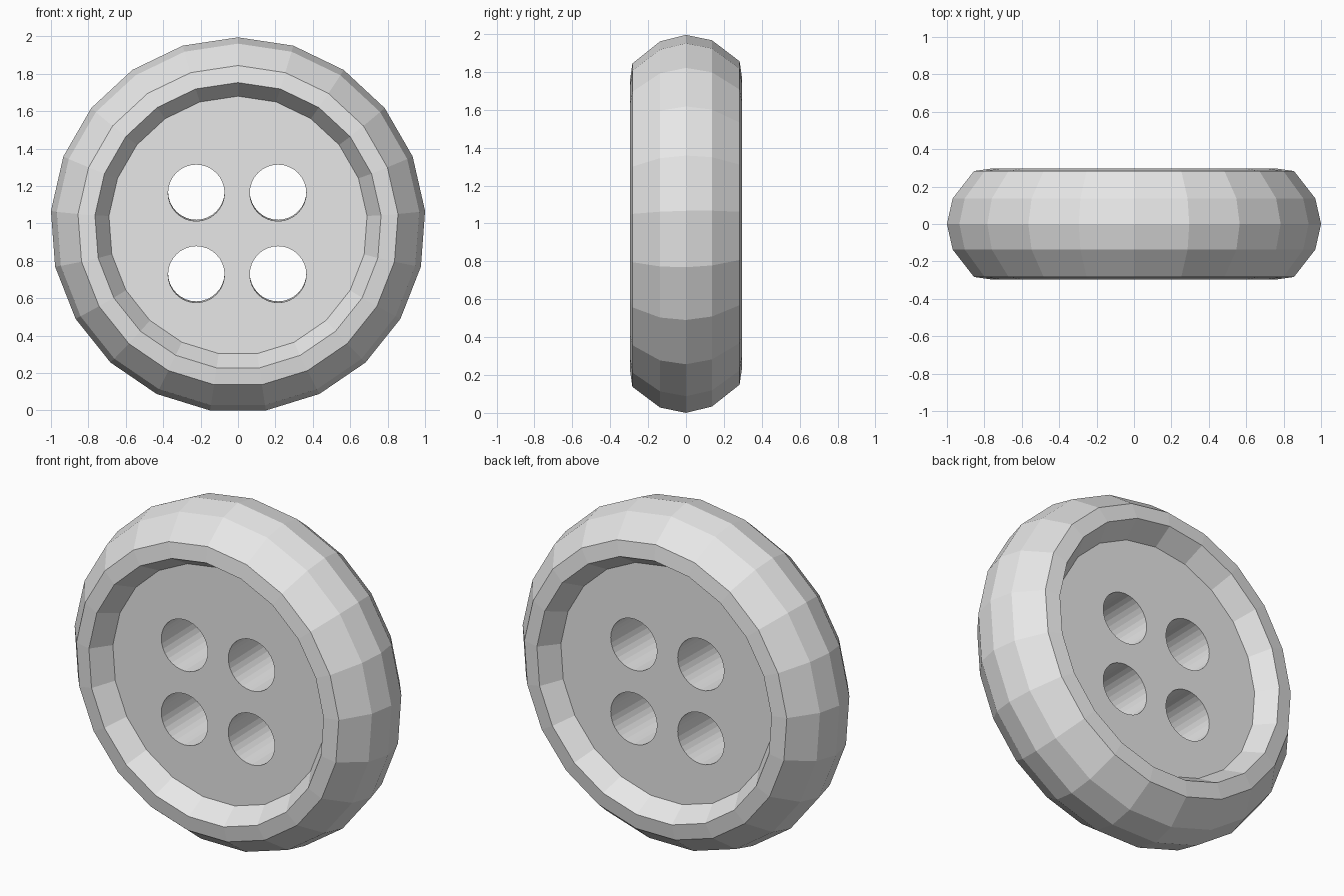
import bpy, bmesh, math
from mathutils import Matrix

if "Cube" in bpy.data.objects:
    bpy.data.objects.remove(bpy.data.objects["Cube"], do_unlink=True)

SIDES = 21
CENTRE = 0.992
SLANT = 0.02      # the back sits very slightly higher than the front

grey = bpy.data.materials.new("light grey")
grey.use_nodes = True
colour = (0.8, 0.8, 0.8, 1)
grey.diffuse_color = colour
grey.node_tree.nodes["Principled BSDF"].inputs["Base Color"].default_value = colour


def make_object(name, bm):
    bmesh.ops.recalc_face_normals(bm, faces=bm.faces)
    mesh = bpy.data.meshes.new(name)
    bm.to_mesh(mesh)
    bm.free()
    mesh.materials.append(grey)
    obj = bpy.data.objects.new(name, mesh)
    bpy.context.collection.objects.link(obj)
    return obj


def slant(bm):
    for v in bm.verts:
        v.co.z += SLANT * v.co.y


def cylinder(bm, x, z, radius, depth, sides):
    # cylinder running front to back, with one corner at the top
    place = Matrix.Translation((x, 0, z)) @ Matrix.Rotation(math.pi / 2, 4, "X")
    bmesh.ops.create_cone(bm, cap_ends=True, segments=sides, radius1=radius,
                          radius2=radius, depth=depth, matrix=place)


# rim: half section (radius, y) mirrored, then swept round the centre
half = [(1.003, 0), (0.972, 0.137), (0.858, 0.283), (0.767, 0.296), (0.666, 0.14)]
section = half + [(r, -y) for r, y in reversed(half[1:])]
bm = bmesh.new()
rings = []
for i in range(SIDES):
    a = 2 * math.pi * i / SIDES
    rings.append([bm.verts.new((r * math.sin(a), y, CENTRE + r * math.cos(a)))
                  for r, y in section])
for i in range(SIDES):
    here, after = rings[i], rings[(i + 1) % SIDES]
    for j in range(len(section)):
        k = (j + 1) % len(section)
        bm.faces.new((here[j], here[k], after[k], after[j]))
slant(bm)
make_object("rim", bm)

# sunken centre plate
bm = bmesh.new()
cylinder(bm, 0, CENTRE, 0.72, 0.36, SIDES)
slant(bm)
plate = make_object("centre_plate", bm)

# four thread holes cut through the plate
bm = bmesh.new()
for x in (-0.223, 0.214):
    for z in (0.731, 1.167):
        cylinder(bm, x, z, 0.151, 0.6, 32)
slant(bm)
cutter = make_object("hole_cutter", bm)
cutter.hide_render = True
cut = plate.modifiers.new("thread holes", "BOOLEAN")
cut.operation = "DIFFERENCE"
cut.solver = "EXACT"
cut.object = cutter
bpy.context.view_layer.objects.active = plate
bpy.ops.object.modifier_apply(modifier=cut.name)
bpy.data.objects.remove(cutter, do_unlink=True)
